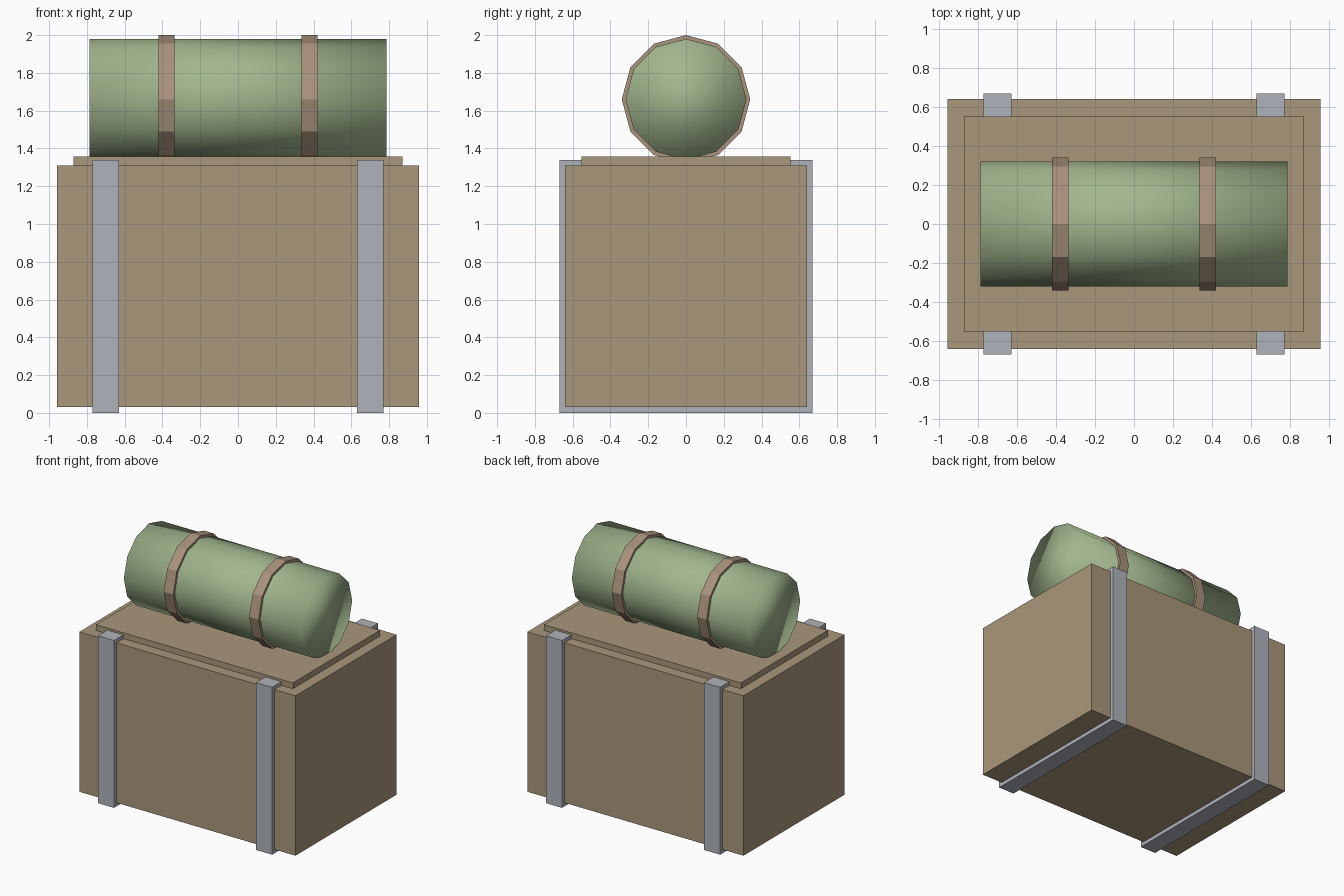
import bpy
from math import pi

cube = bpy.data.objects.get("Cube")
if cube:
    bpy.data.objects.remove(cube, do_unlink=True)


def material(name, r, g, b):
    mat = bpy.data.materials.new(name)
    mat.use_nodes = True
    mat.diffuse_color = (r, g, b, 1)
    mat.node_tree.nodes["Principled BSDF"].inputs["Base Color"].default_value = (r, g, b, 1)
    return mat


wood = material("wood brown", 0.40, 0.31, 0.20)
metal = material("metal grey", 0.43, 0.45, 0.49)
cloth = material("cloth green", 0.36, 0.47, 0.27)
leather = material("leather brown", 0.40, 0.29, 0.20)


def finish(name, mat):
    obj = bpy.context.object
    obj.name = obj.data.name = name
    obj.data.materials.append(mat)
    return obj


def box(name, mat, x, half_x, half_y, bottom, top):
    bpy.ops.mesh.primitive_cube_add(size=2, location=(x, 0, (bottom + top) / 2))
    bpy.context.object.scale = (half_x, half_y, (top - bottom) / 2)
    bpy.ops.object.transform_apply(location=False, rotation=False, scale=True)
    return finish(name, mat)


def drum(name, mat, x, radius, length):
    # twelve-sided cylinder along x with a corner pointing up
    bpy.ops.mesh.primitive_cylinder_add(vertices=12, radius=radius, depth=length,
                                        location=(x, 0, 1.66), rotation=(0, pi / 2, 0))
    bpy.ops.object.transform_apply(location=False, rotation=True, scale=False)
    return finish(name, mat)


# Crate and raised lid
box("crate_body", wood, 0, 0.957, 0.64, 0.03, 1.31)
box("crate_lid", wood, 0, 0.872, 0.552, 1.29, 1.357)

# Bedroll, shaded smooth across its end caps
drum("bedroll", cloth, 0, 0.32, 1.574)
bpy.ops.object.shade_smooth()

# Paired metal bands around the crate and straps around the bedroll
for side, sign in (("left", 1), ("right", -1)):
    box(f"{side}_crate_band", metal, sign * 0.7, 0.071, 0.67, 0, 1.34)
    drum(f"{side}_bedroll_strap", leather, sign * 0.378, 0.34, 0.084)
